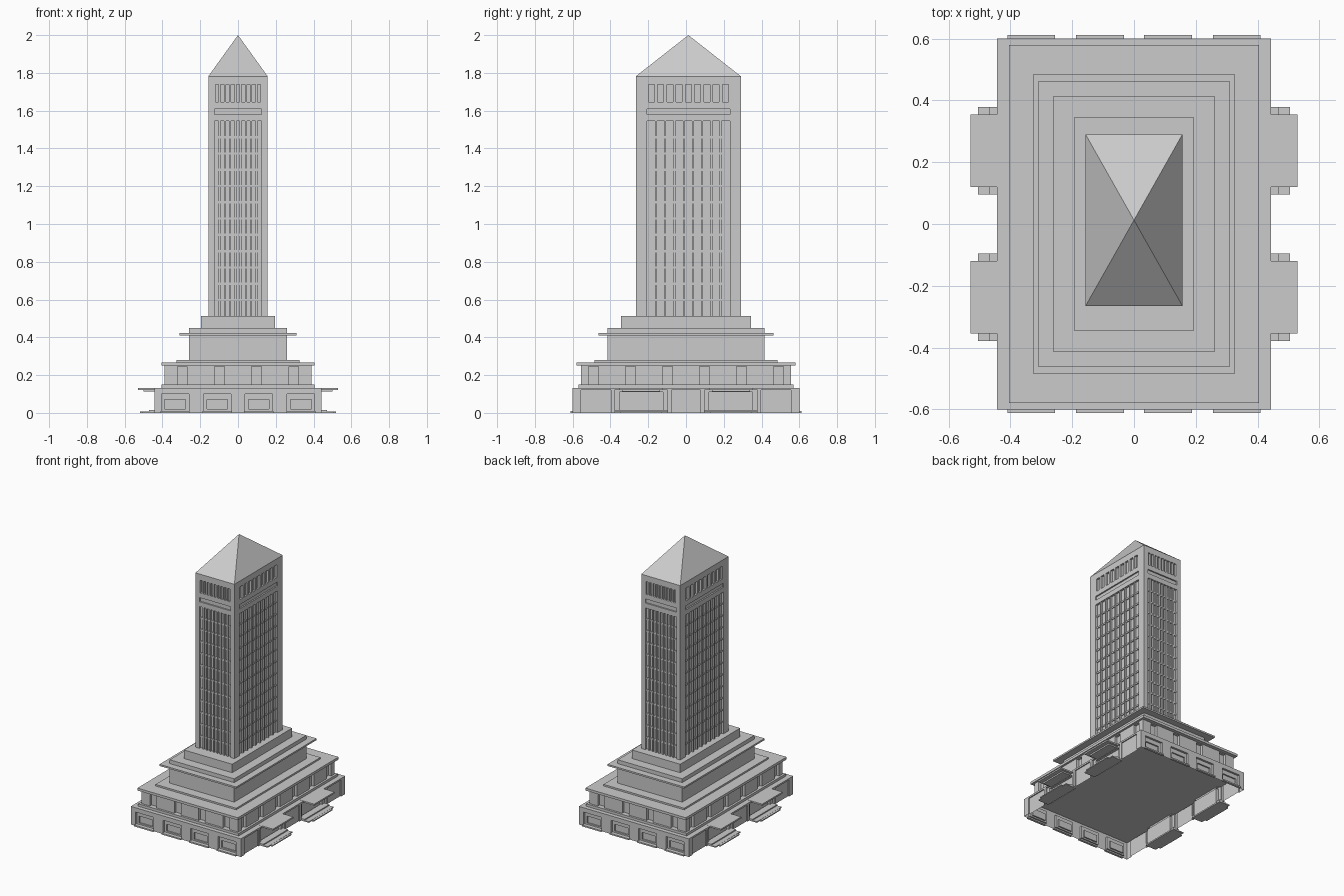
import bpy, bmesh
from mathutils import Vector

if "Cube" in bpy.data.objects:
    bpy.data.objects.remove(bpy.data.objects["Cube"])


def finish(name, bm):
    bmesh.ops.remove_doubles(bm, verts=bm.verts, dist=1e-5)
    bmesh.ops.recalc_face_normals(bm, faces=bm.faces)
    me = bpy.data.meshes.new(name)
    bm.to_mesh(me)
    bm.free()
    ob = bpy.data.objects.new(name, me)
    bpy.context.collection.objects.link(ob)
    return ob


def box(name, x0, x1, y0, y1, z0, z1):
    bm = bmesh.new()
    bmesh.ops.create_cube(bm, size=1)
    for v in bm.verts:
        v.co = ((x0 + x1) / 2 + v.co.x * (x1 - x0),
                (y0 + y1) / 2 + v.co.y * (y1 - y0),
                (z0 + z1) / 2 + v.co.z * (z1 - z0))
    return finish(name, bm)


def slab(name, hx, hy, z0, z1):
    return box(name, -hx, hx, -hy, hy, z0, z1)


def relief(bm, center, u_dir, n_dir, half_u, half_n, z0, z1, rects):
    """One wall whose rectangles (u0, u1, z0, z1, depth) are recessed; later ones win."""
    us = sorted({-half_u, half_u, *[round(r[i], 5) for r in rects for i in (0, 1)]})
    zs = sorted({z0, z1, *[round(r[i], 5) for r in rects for i in (2, 3)]})

    def depth(i, j):
        u, z, d = (us[i] + us[i + 1]) / 2, (zs[j] + zs[j + 1]) / 2, 0
        for r in rects:
            if r[0] < u < r[1] and r[2] < z < r[3]:
                d = r[4]
        return d

    def quad(*pts):
        bm.faces.new([bm.verts.new(center + u_dir * u + n_dir * (half_n - d) + Vector((0, 0, z)))
                      for u, z, d in pts])

    nu, nz = len(us) - 1, len(zs) - 1
    D = [[depth(i, j) for j in range(nz)] for i in range(nu)]
    for i in range(nu):
        for j in range(nz):
            a, b, c, e, d = us[i], us[i + 1], zs[j], zs[j + 1], D[i][j]
            quad((a, c, d), (b, c, d), (b, e, d), (a, e, d))
            if i + 1 < nu and D[i + 1][j] != d:
                f = D[i + 1][j]
                quad((b, c, d), (b, c, f), (b, e, f), (b, e, d))
            if j + 1 < nz and D[i][j + 1] != d:
                f = D[i][j + 1]
                quad((a, e, d), (b, e, d), (b, e, f), (a, e, f))


def four_walls(name, hx, hy, z0, z1, front, side, cy=0):
    bm = bmesh.new()
    c, X, Y = Vector((0, cy, 0)), Vector((1, 0, 0)), Vector((0, 1, 0))
    for s in (1, -1):
        relief(bm, c, X * s, Y * -s, hx, hy, z0, z1, front)
        relief(bm, c, Y * s, X * s, hy, hx, z0, z1, side)
    return finish(name, bm)


# Ground storey: open underneath, show windows front and back, doorways on the sides
shop_x = (-0.333, -0.11, 0.11, 0.333)
front = []
for x in shop_x:
    front += [(x - .073, x + .073, .01, .10, .015), (x - .055, x + .055, .02, .07, .025)]
side = [(-.555, .555, 0, .12, .008)]
for s in (-1, 1):
    y = s * .2375
    side += [(y - .16, y + .16, 0, .125, 0), (y - .14, y + .14, 0, .12, .012),
             (y - .115, y + .115, 0, .11, .03)]
four_walls("ground_storey_walls", .443, .60, 0, .13, front, side)
slab("ground_storey_roof", .443, .60, .126, .132)
for s in (-1, 1):
    for x in shop_x:
        ys = sorted((s * .595, s * .612))
        box("window_sill", x - .077, x + .077, *ys, 0, .01)

# Entrances: canopy and steps, two on each side
for sx in (-1, 1):
    for sy in (-1, 1):
        y = sy * .2375
        for name, xe, hw, z0, z1 in (("canopy", .53, .117, .122, .133),
                                     ("canopy_underside", .50, .10, .112, .122),
                                     ("lower_step", .505, .142, 0, .008),
                                     ("front_step", .52, .11, 0, .007),
                                     ("upper_step", .47, .142, .008, .016)):
            box(name, *sorted((sx * .42, sx * xe)), y - hw, y + hw, z0, z1)

# Second storey with window recesses
slab("second_storey_plinth", .405, .57, .132, .15)
four_walls("second_storey_walls", .39, .555, .15, .25,
           [(x - .026, x + .026, .15, .245, .02) for x in (-.295, -.098, .098, .295)],
           [(i * .196 - .026 - .49, i * .196 + .026 - .49, .15, .245, .02) for i in range(6)])

# Stepped roofs and the upper podium
slab("second_storey_cornice", .405, .58, .25, .268)
slab("podium_step", .325, .485, .268, .28)
slab("upper_podium", .26, .415, .28, .45)
slab("podium_cornice", .309, .463, .41, .422)
slab("tower_plinth", .195, .345, .45, .512)


# Tower: recessed panels with ribs, floor bands, slot and top windows
def tower_face(h, n=9):
    pitch = 2 * h / n
    r = [(-h, h, .512, 1.545, .015)]
    r += [(-h, h, .512 + k * .0861 - .006, .512 + k * .0861 + .006, .009) for k in range(1, 12)]
    r += [(-h + k * pitch - .005, -h + k * pitch + .005, .512, 1.545, .003) for k in range(1, n)]
    r += [(-h, h, 1.58, 1.61, .01)]
    r += [(-h + (k + .18) * pitch, -h + (k + .82) * pitch, 1.645, 1.738, .015) for k in range(n)]
    return r


CY = .0125
four_walls("tower_walls", .157, .278, .512, 1.782, tower_face(.125), tower_face(.22), CY)

# Pyramid roof
bm = bmesh.new()
base = [bm.verts.new((x * .157, CY + y * .278, 1.782)) for x, y in ((-1, -1), (1, -1), (1, 1), (-1, 1))]
tip = bm.verts.new((0, CY, 2))
bm.faces.new(base)
for i in range(4):
    bm.faces.new((base[i], base[(i + 1) % 4], tip))
finish("pyramid_roof", bm)
